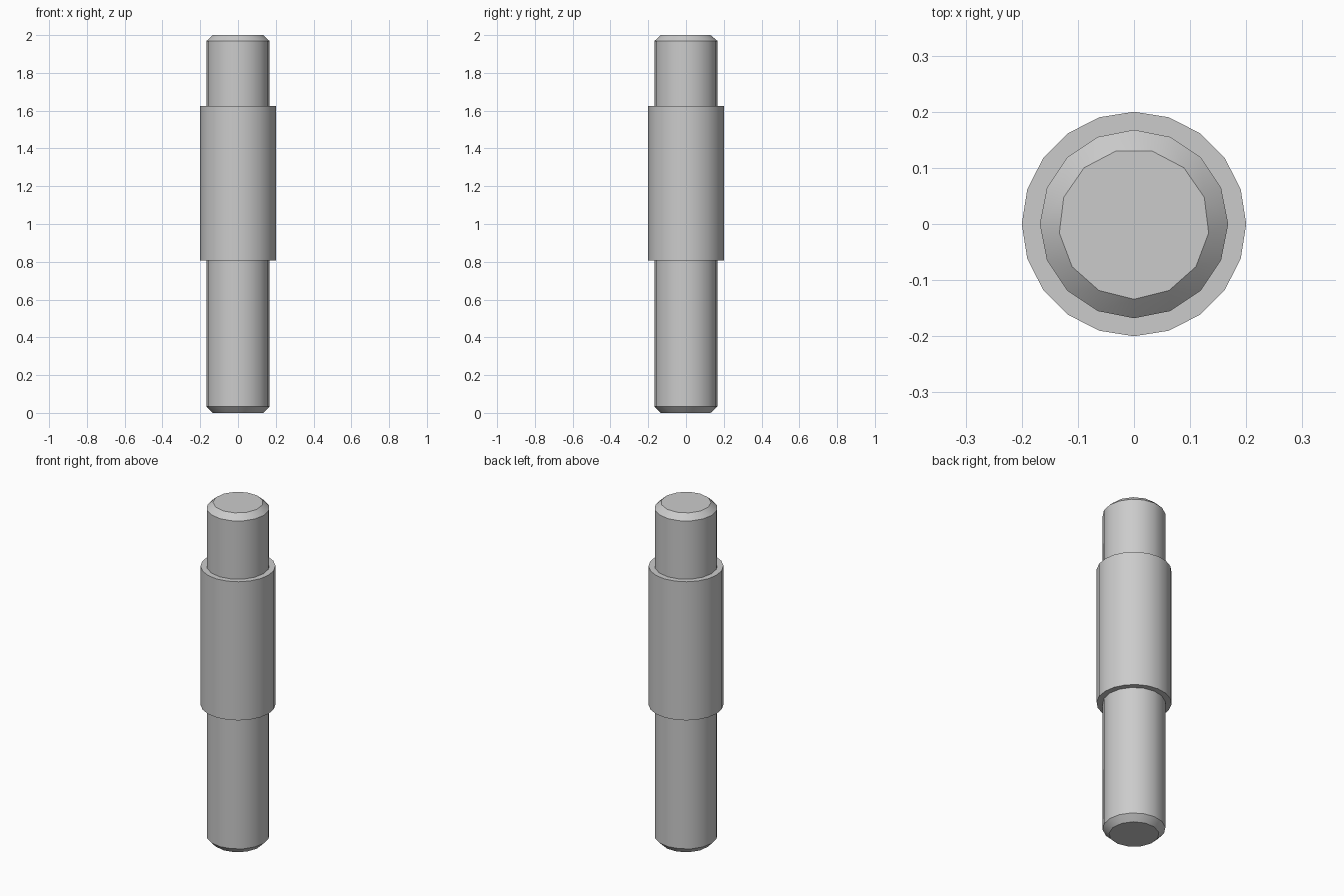
import bpy
import bmesh
import math

cube = bpy.data.objects.get("Cube")
if cube:
    bpy.data.objects.remove(cube, do_unlink=True)

# One plain steel grey
steel = bpy.data.materials.new("steel grey")
steel.use_nodes = True
colour = (0.6, 0.6, 0.6, 1.0)
steel.diffuse_color = colour
steel.node_tree.nodes["Principled BSDF"].inputs["Base Color"].default_value = colour


def ring(bm, sides, radius, z):
    """Ring of vertices that starts at the front (-y) and runs counterclockwise."""
    angles = [math.tau * i / sides - math.pi / 2 for i in range(sides)]
    return [bm.verts.new((radius * math.cos(a), radius * math.sin(a), z)) for a in angles]


def join(bm, low, high):
    """Skin two rings, with triangles where their side counts differ."""
    n, m = len(low), len(high)
    if n == m:
        for i in range(n):
            j = (i + 1) % n
            bm.faces.new((low[i], low[j], high[j], high[i]))
        return
    i = j = 0
    while i < n or j < m:
        if j == m or (i < n and (i + 0.5) / n <= (j + 0.5) / m):
            bm.faces.new((low[i], low[(i + 1) % n], high[j % m]))
            i += 1
        else:
            bm.faces.new((low[i % n], high[(j + 1) % m], high[j]))
            j += 1


# Profile from bottom to top: sides, radius, height
ROD, COLLAR, TIP = (16, 0.168), (20, 0.2), (13, 0.134)
profile = [
    (*TIP, 0.0), (*ROD, 0.035),          # lower chamfer
    (*ROD, 0.808), (*COLLAR, 0.808),     # lower shoulder
    (*COLLAR, 1.625), (*ROD, 1.625),     # upper shoulder
    (*ROD, 1.968), (*TIP, 2.0),          # upper chamfer
]

bm = bmesh.new()
rings = [ring(bm, *step) for step in profile]
for low, high in zip(rings, rings[1:]):
    join(bm, low, high)
bm.faces.new(rings[0][::-1])
bm.faces.new(rings[-1])
bmesh.ops.recalc_face_normals(bm, faces=bm.faces[:])

mesh = bpy.data.meshes.new("stepped_pin")
bm.to_mesh(mesh)
bm.free()
mesh.materials.append(steel)
pin = bpy.data.objects.new("stepped_pin", mesh)
bpy.context.collection.objects.link(pin)

# Round sides smooth, chamfers and shoulders sharp
bpy.ops.object.select_all(action='DESELECT')
pin.select_set(True)
bpy.context.view_layer.objects.active = pin
bpy.ops.object.shade_smooth_by_angle(angle=math.radians(30))
